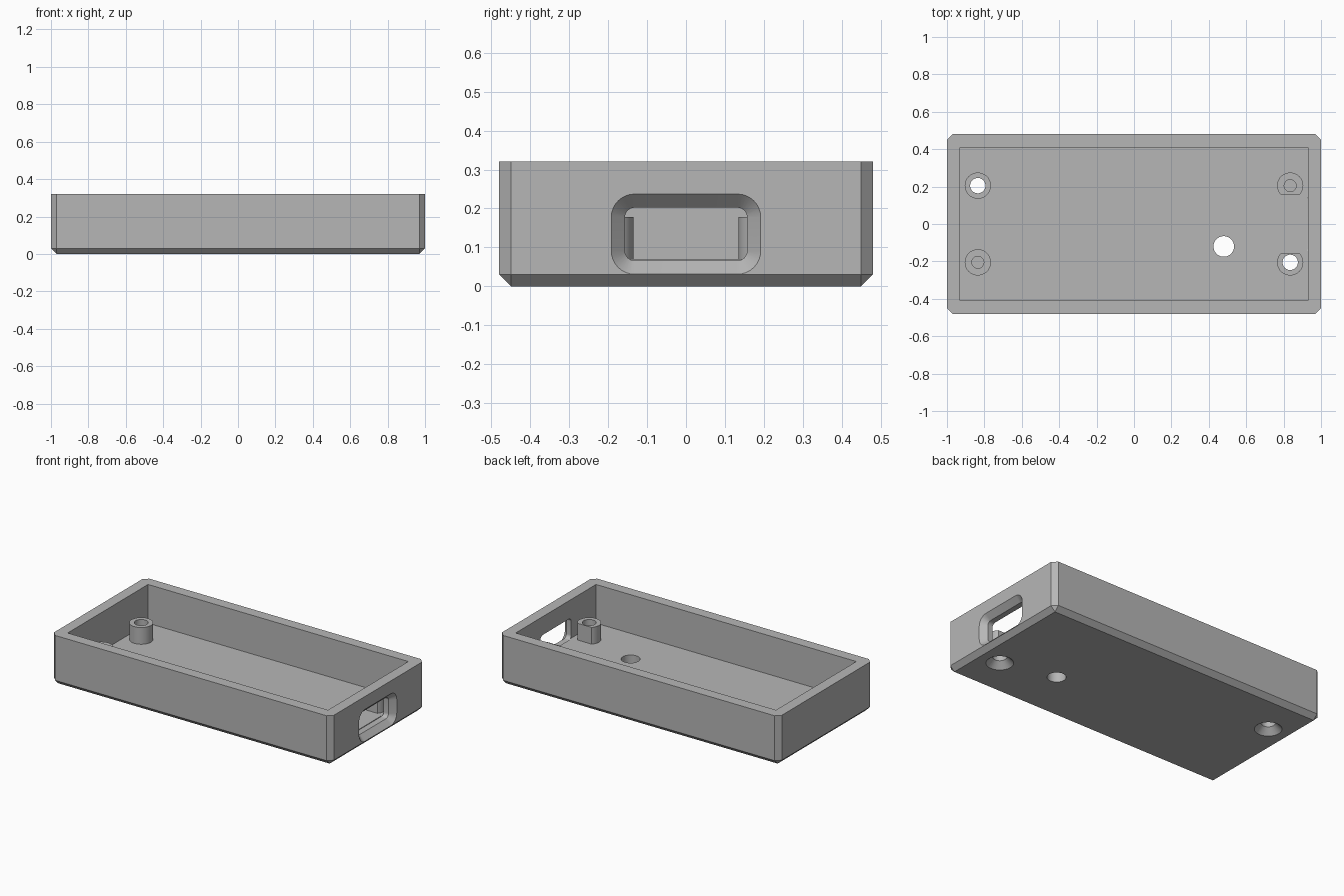
import bpy, bmesh
from math import cos, sin, pi

if "Cube" in bpy.data.objects:
    bpy.data.objects.remove(bpy.data.objects["Cube"], do_unlink=True)

GREY = (0.47, 0.47, 0.47, 1)
mat = bpy.data.materials.new("matte grey")
mat.use_nodes = True
mat.diffuse_color = GREY
bsdf = mat.node_tree.nodes["Principled BSDF"]
bsdf.inputs["Base Color"].default_value = GREY
bsdf.inputs["Roughness"].default_value = 0.7

LEN, WID, HGT = 1.0, 0.48, 0.32      # half length, half width, full height
WALL, FLOOR, CHAMFER = 0.07, 0.07, 0.03
POST_X, POST_Y, POST_R, POST_TOP = 0.835, 0.205, 0.07, 0.178
SLOT_HALF, SLOT_Z = 0.157, 0.134


def to_object(name, bm):
    bmesh.ops.recalc_face_normals(bm, faces=bm.faces)
    mesh = bpy.data.meshes.new(name)
    bm.to_mesh(mesh)
    bm.free()
    obj = bpy.data.objects.new(name, mesh)
    bpy.context.collection.objects.link(obj)
    mesh.materials.append(mat)
    return obj


def box(name, x, y, z, chamfer=0):
    """Box from (min, max) ranges, with every edge but the top ones chamfered."""
    bm = bmesh.new()
    bmesh.ops.create_cube(bm, size=1)
    for v in bm.verts:
        v.co = [r[0] if c < 0 else r[1] for c, r in zip(v.co, (x, y, z))]
    if chamfer:
        edges = [e for e in bm.edges if min(v.co.z for v in e.verts) < z[1] - 0.01]
        bmesh.ops.bevel(bm, geom=edges, offset=chamfer, segments=1,
                        affect='EDGES', profile=0.5)
    return to_object(name, bm)


def rod(name, x, y, z0, z1, r0, r1=None):
    bm = bmesh.new()
    bmesh.ops.create_cone(bm, cap_ends=True, segments=48, radius1=r0,
                          radius2=r0 if r1 is None else r1, depth=z1 - z0)
    bmesh.ops.translate(bm, verts=bm.verts, vec=(x, y, (z0 + z1) / 2))
    return to_object(name, bm)


def slot_cutter():
    """Rounded opening that flares out towards the outer face."""
    bm = bmesh.new()
    rings = []
    for x, grow in ((LEN + 0.01, 0.045), (LEN - 0.035, 0), (LEN - WALL - 0.005, 0)):
        r, ring = 0.025 + grow, []
        for cy, cz, start in ((1, 1, 0), (-1, 1, 1), (-1, -1, 2), (1, -1, 3)):
            for i in range(9):
                a = (start + i / 8) * pi / 2
                ring.append(bm.verts.new((x, cy * (SLOT_HALF - 0.025) + r * cos(a),
                                          SLOT_Z + cz * (0.068 - 0.025) + r * sin(a))))
        rings.append(ring)
    for a, b in zip(rings, rings[1:]):
        for i in range(len(a)):
            j = (i + 1) % len(a)
            bm.faces.new((a[i], a[j], b[j], b[i]))
    bm.faces.new(rings[0])
    bm.faces.new(rings[-1])
    return to_object("slot_cutter", bm)


def cut(obj, cutters):
    """Subtract the cutters in turn, then drop them."""
    for c in cutters:
        c.hide_render = True
        mod = obj.modifiers.new("cut", 'BOOLEAN')
        mod.operation, mod.solver, mod.object = 'DIFFERENCE', 'EXACT', c
        bpy.context.view_layer.update()
        graph = bpy.context.evaluated_depsgraph_get()
        mesh = bpy.data.meshes.new_from_object(obj.evaluated_get(graph))
        obj.modifiers.clear()
        obj.data = mesh
        bpy.data.objects.remove(c, do_unlink=True)


def finish(obj):
    bpy.ops.object.select_all(action='DESELECT')
    obj.select_set(True)
    bpy.context.view_layer.objects.active = obj
    bpy.ops.object.shade_smooth_by_angle(angle=pi / 7)


# Open tray with cavity, end slot and cable hole
tray = box("tray", (-LEN, LEN), (-WID, WID), (0, HGT), CHAMFER)
cutters = [box("cavity", (WALL - LEN, LEN - WALL), (WALL - WID, WID - WALL), (FLOOR, 0.5)),
           slot_cutter(),
           rod("cable_hole", 0.48, -0.12, -0.1, 0.2, 0.055)]

# Screw posts: one diagonal pair is drilled through and countersunk
posts = []
for sx, x_name in ((1, "left"), (-1, "right")):
    for sy, y_name in ((1, "back"), (-1, "front")):
        x, y = sx * POST_X, sy * POST_Y
        post = rod(f"post_{y_name}_{x_name}", x, y, FLOOR, POST_TOP, POST_R)
        through = sx * sy < 0
        hole_r = 0.041 if through else 0.032
        cuts = [rod("bore", x, y, FLOOR - 0.05, 0.3, hole_r)]
        if through:
            cutters += [rod("screw_hole", x, y, -0.1, 0.2, hole_r),
                        rod("countersink", x, y, -0.01, 0.04, 0.09, 0.04)]
        if sx > 0:      # flat side clears the slot opening
            cuts.append(box("flat", (0.7, 1), (-SLOT_HALF, SLOT_HALF), (0, 0.3)))
        cut(post, cuts)
        posts.append(post)
cut(tray, cutters)

for part in [tray] + posts:
    finish(part)
